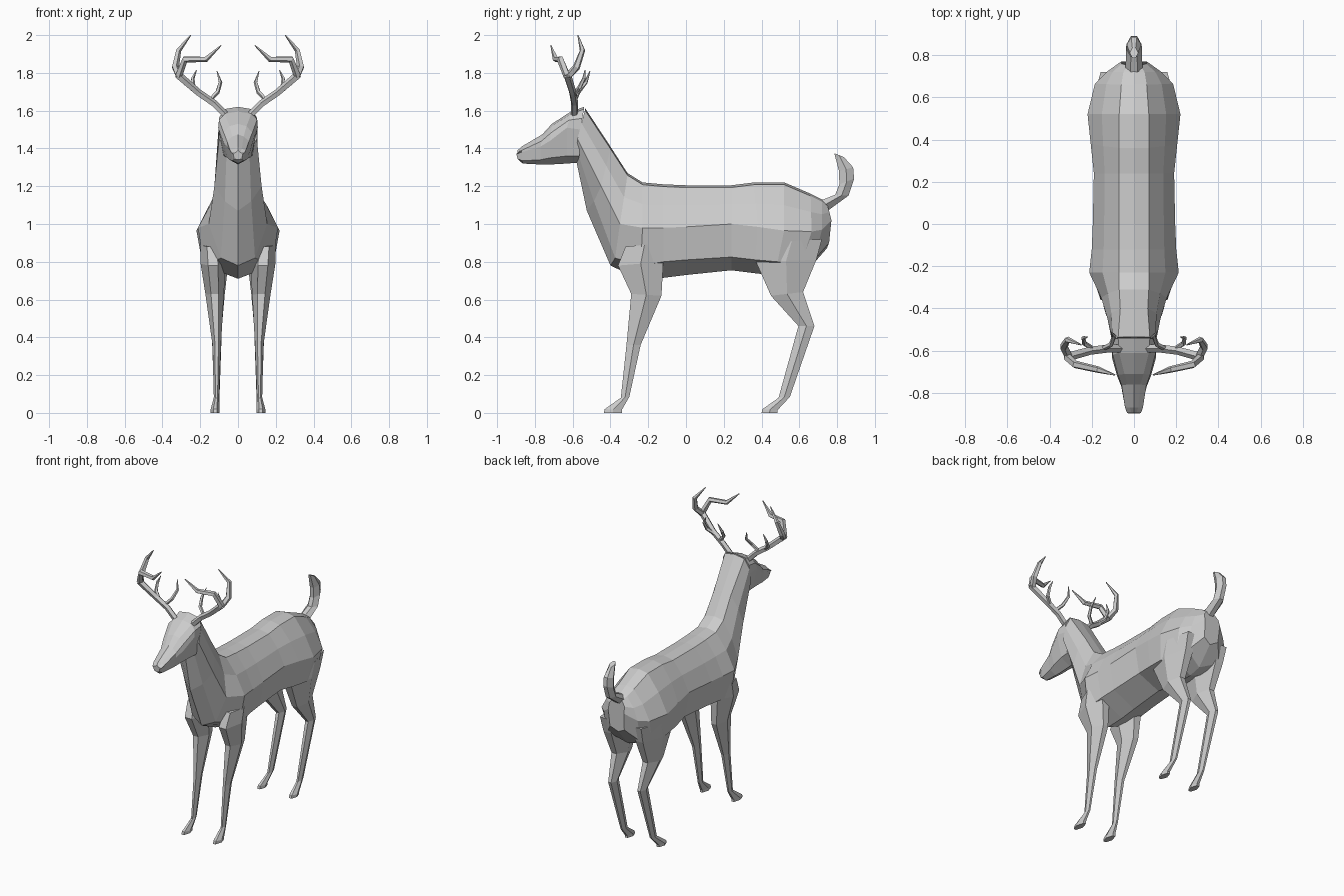
import bpy
import bmesh
from mathutils import Vector

if "Cube" in bpy.data.objects:
    bpy.data.objects.remove(bpy.data.objects["Cube"])

# One plain grey for the whole animal
grey = bpy.data.materials.new("plain grey")
grey.use_nodes = True
color = (0.6, 0.6, 0.6, 1)
grey.diffuse_color = color
grey.node_tree.nodes["Principled BSDF"].inputs["Base Color"].default_value = color


def loft(name, rings):
    """Skin a list of equal-length closed rings and cap both ends."""
    bm = bmesh.new()
    loops = [[bm.verts.new(p) for p in ring] for ring in rings]
    count = len(loops[0])
    for a, b in zip(loops, loops[1:]):
        for i in range(count):
            j = (i + 1) % count
            bm.faces.new((a[i], a[j], b[j], b[i]))
    for end in (loops[0], loops[-1]):
        bm.faces.new(end)
    bmesh.ops.recalc_face_normals(bm, faces=bm.faces)
    mesh = bpy.data.meshes.new(name)
    bm.to_mesh(mesh)
    bm.free()
    mesh.materials.append(grey)
    obj = bpy.data.objects.new(name, mesh)
    bpy.context.collection.objects.link(obj)
    return obj


def body_ring(top, edge, crease, low, bottom):
    """Symmetric section: spine, back edge, flank, widest crease, low edge, keel."""
    ridge = Vector((edge, top[0], top[1] - 0.012))
    widest = Vector(crease)
    flank = ridge.lerp(widest, 0.45)
    flank.x += 0.015
    under = Vector((low[0], (widest.y + bottom[0]) / 2, low[1]))
    half = [ridge, flank, widest, under]
    mirrored = [Vector((-p.x, p.y, p.z)) for p in reversed(half)]
    return [Vector((0, *top))] + half + [Vector((0, *bottom))] + mirrored


def limb_ring(front, back, inner, outer):
    """Six-sided section between a front and a back (y, z) point."""
    f, b = Vector((0, *front)), Vector((0, *back))
    steps = [(0, 0.3), (0, 0.7), (0.5, 1), (1, 0.7), (1, 0.3), (0.5, 0)]
    ring = []
    for along, across in steps:
        p = f.lerp(b, along)
        p.x = inner + (outer - inner) * across
        ring.append(p)
    return ring


def flip(ring):
    return [Vector((-p.x, p.y, p.z)) for p in ring]


# Trunk and neck, from rump to the back of the head
trunk = [
    ((.75, 1.11), .03, (.06, .77, 1.02), (.055, .9), (.745, .87)),
    ((.72, 1.13), .05, (.13, .72, .97), (.13, .81), (.64, .75)),
    ((.66, 1.16), .06, (.185, .665, .96), (.165, .78), (.55, .73)),
    ((.52, 1.22), .07, (.22, .52, .965), (.19, .8), (.45, .73)),
    ((.36, 1.22), .07, (.205, .38, .985), (.18, .81), (.36, .74)),
    ((.24, 1.205), .07, (.19, .24, 1), (.16, .825), (.24, .755)),
    ((0, 1.205), .07, (.195, 0, .985), (.165, .81), (0, .73)),
    ((-.12, 1.21), .07, (.2, -.12, .98), (.17, .8), (-.12, .715)),
    ((-.23, 1.22), .07, (.212, -.23, .98), (.18, .78), (-.25, .71)),
    ((-.31, 1.27), .07, (.155, -.35, 1), (.09, .82), (-.4, .78)),
    ((-.4, 1.41), .065, (.125, -.45, 1.2), (.07, 1.12), (-.525, 1.07)),
    ((-.535, 1.615), .075, (.1, -.575, 1.45), (.06, 1.39), (-.58, 1.33)),
]
loft("trunk_and_neck", [body_ring(*r) for r in trunk])

# Head, from the crown to the nose
head = [
    ((-.54, 1.62), .075, (.1, -.56, 1.5), (.075, 1.36), (-.57, 1.325)),
    ((-.61, 1.595), .07, (.105, -.63, 1.51), (.07, 1.36), (-.63, 1.32)),
    ((-.71, 1.53), .045, (.08, -.72, 1.44), (.055, 1.35), (-.72, 1.315)),
    ((-.76, 1.475), .03, (.06, -.77, 1.41), (.045, 1.34), (-.77, 1.315)),
    ((-.87, 1.41), .02, (.036, -.87, 1.38), (.028, 1.335), (-.865, 1.32)),
    ((-.892, 1.39), .012, (.025, -.898, 1.37), (.02, 1.345), (-.885, 1.34)),
]
loft("head", [body_ring(*r) for r in head])

# Upturned tail
tail = [
    ((.69, 1.115), (.75, 1.07), .04),
    ((.79, 1.155), (.86, 1.15), .038),
    ((.812, 1.21), (.89, 1.24), .036),
    ((.81, 1.28), (.885, 1.3), .034),
    ((.785, 1.375), (.835, 1.355), .02),
]
loft("tail", [limb_ring(f, b, -w, w) for f, b, w in tail])

# Legs with flared hooves, from body to sole
legs = {
    "front_leg": [
        ((-.32, .88), (-.12, .9), .08, .2),
        ((-.36, .78), (-.12, .8), .065, .198),
        ((-.29, .63), (-.13, .62), .075, .172),
        ((-.315, .36), (-.24, .36), .09, .135),
        ((-.345, .08), (-.3, .085), .1, .128),
        ((-.43, .02), (-.34, .015), .098, .145),
        ((-.435, 0), (-.34, 0), .098, .145),
    ],
    "hind_leg": [
        ((.4, .9), (.72, .92), .06, .2),
        ((.37, .8), (.69, .81), .05, .195),
        ((.45, .62), (.62, .64), .07, .17),
        ((.595, .46), (.68, .46), .085, .14),
        ((.49, .08), (.55, .085), .098, .127),
        ((.405, .02), (.485, .015), .098, .145),
        ((.4, 0), (.485, 0), .098, .145),
    ],
}
for name, sections in legs.items():
    rings = [limb_ring(*s) for s in sections]
    loft("left_" + name, rings)
    loft("right_" + name, [flip(r) for r in rings])

# Antlers: (x, y, z, thickness) along the beam and each tine
antler = {
    "beam": [(.06, -.59, 1.57, .02), (.13, -.59, 1.64, .02),
             (.21, -.6, 1.695, .02), (.32, -.63, 1.79, .022)],
    "rear_tine": [(.31, -.625, 1.78, .02), (.332, -.58, 1.83, .02),
                  (.315, -.548, 1.92, .015), (.25, -.572, 2, .003)],
    "front_tine": [(.315, -.63, 1.785, .02), (.28, -.665, 1.872, .019),
                   (.17, -.69, 1.872, .016), (.09, -.715, 1.945, .003)],
    "inner_tine": [(.15, -.59, 1.655, .012), (.108, -.57, 1.7, .012),
                   (.093, -.53, 1.75, .01), (.112, -.508, 1.81, .002)],
    "outer_tine": [(.19, -.595, 1.68, .012), (.235, -.565, 1.72, .012),
                   (.24, -.54, 1.77, .01), (.22, -.535, 1.815, .002)],
}


def tube(path):
    """Five-sided tapering rings square to the path."""
    points = [Vector(p[:3]) for p in path]
    rings = []
    for i, p in enumerate(points):
        ahead = points[min(i + 1, len(points) - 1)]
        along = (ahead - points[max(i - 1, 0)]).normalized()
        side = along.cross(Vector((0, 1, 0))).normalized()
        start = side * path[i][3]
        rings.append([p + Vector(start) @ turn(along, k) for k in range(5)])
    return rings


def turn(axis, k):
    from mathutils import Matrix
    return Matrix.Rotation(k * 6.2832 / 5, 3, axis)


for name, path in antler.items():
    rings = tube(path)
    loft("left_antler_" + name, rings)
    loft("right_antler_" + name, [flip(r) for r in rings])
